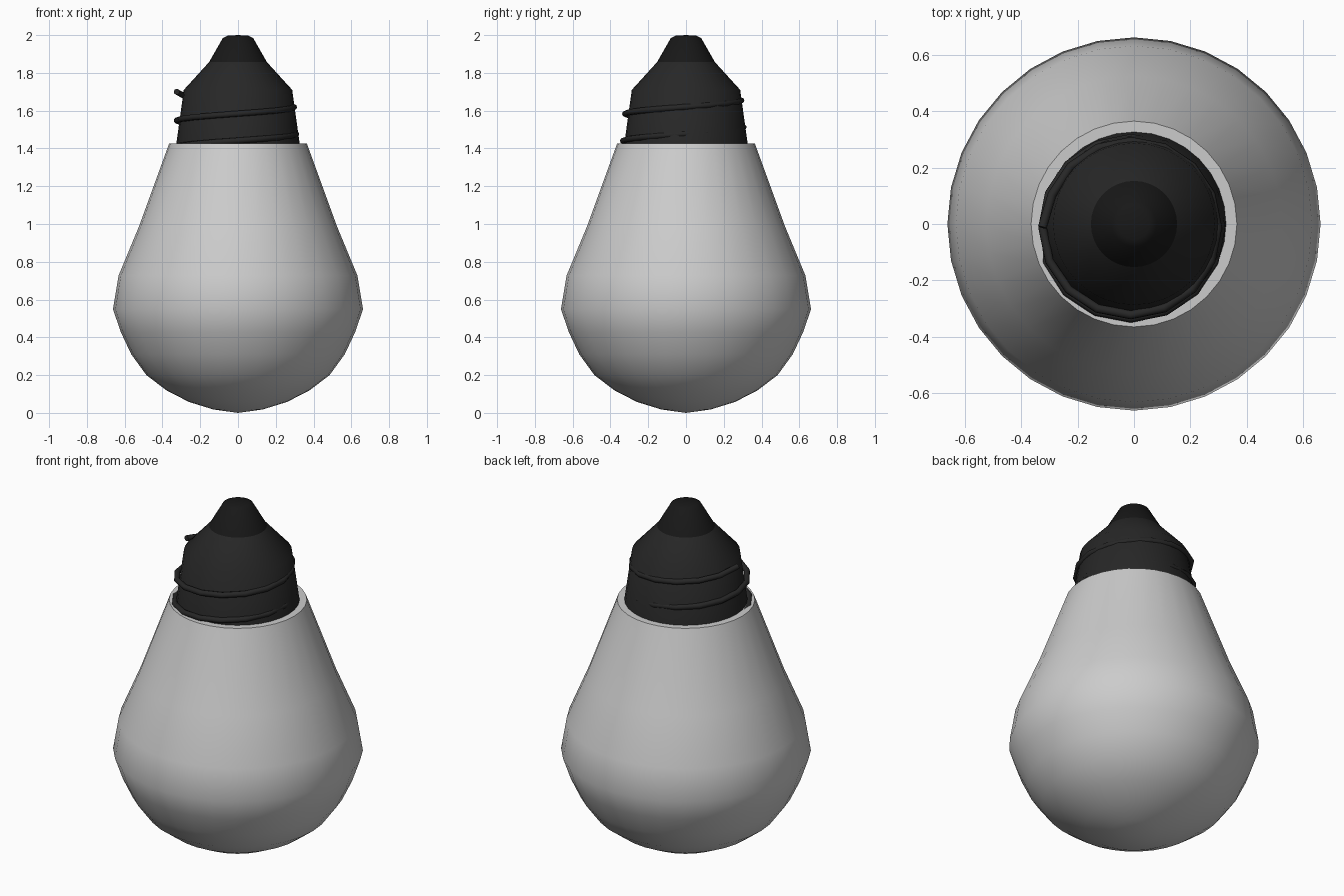
import bpy
from math import sin, cos, tau, pi, radians

if "Cube" in bpy.data.objects:
    bpy.data.objects.remove(bpy.data.objects["Cube"])

SIDES = 32


def dark(name, value):
    mat = bpy.data.materials.new(name)
    mat.diffuse_color = (value, value, value, 1)
    mat.use_nodes = True
    mat.node_tree.nodes["Principled BSDF"].inputs["Base Color"].default_value = mat.diffuse_color
    return mat


def smooth(obj, angle):
    bpy.ops.object.select_all(action='DESELECT')
    obj.select_set(True)
    bpy.context.view_layer.objects.active = obj
    bpy.ops.object.shade_smooth_by_angle(angle=radians(angle))


def lathe(name, profile, material=None, angle=45):
    """Revolve (radius, z) points around z; radius 0 becomes a pole."""
    verts, faces, rings = [], [], []
    for r, z in profile:
        n = 1 if r == 0 else SIDES
        rings.append([len(verts) + i for i in range(n)])
        verts += [(r * cos(tau * i / SIDES), r * sin(tau * i / SIDES), z) for i in range(n)]
    for a, b in zip(rings, rings[1:]):
        for i in range(SIDES):
            j = (i + 1) % SIDES
            quad = [a[i % len(a)], a[j % len(a)], b[j % len(b)], b[i % len(b)]]
            faces.append(list(dict.fromkeys(quad)))
    mesh = bpy.data.meshes.new(name)
    mesh.from_pydata(verts, [], faces)
    obj = bpy.data.objects.new(name, mesh)
    bpy.context.collection.objects.link(obj)
    if material:
        mesh.materials.append(material)
    smooth(obj, angle)
    return obj


base_mat = dark("base_black", 0.02)
tip_mat = dark("tip_black", 0.009)

# Glass bulb with a flat rim around the base
lathe("glass_bulb", [(0, 0), (0.13, 0.018), (0.26, 0.058), (0.38, 0.12), (0.485, 0.2),
                     (0.565, 0.31), (0.62, 0.427), (0.662, 0.549), (0.632, 0.728),
                     (0.525, 0.985), (0.365, 1.425), (0.318, 1.425)])

# Screw base and contact tip
lathe("screw_base", [(0, 1.40), (0.33, 1.40), (0.287, 1.71), (0.153, 1.857)], base_mat)
lathe("contact_tip", [(0.153, 1.857), (0.08, 1.985), (0.055, 1.997), (0, 2.0)], tip_mat)

# Screw thread: slightly tapering, off-centre helix wire
STEPS = 16
points = []
for i in range(2 * STEPS + 1):
    a = pi + tau * i / STEPS
    z = 1.405 + 0.1425 * i / STEPS
    r = 0.325 - 0.08 * (z - 1.405)
    points.append((r * cos(a) - 0.011, r * sin(a) - 0.012, z))
points[-1] = (-0.325, -0.012, 1.70)
curve = bpy.data.curves.new("screw_thread", 'CURVE')
curve.dimensions = '3D'
curve.bevel_depth = 0.016
curve.bevel_resolution = 2
curve.use_fill_caps = True
spline = curve.splines.new('POLY')
spline.points.add(len(points) - 1)
for p, co in zip(spline.points, points):
    p.co = (*co, 1)
curve.materials.append(base_mat)
thread = bpy.data.objects.new("screw_thread", curve)
bpy.context.collection.objects.link(thread)
bpy.ops.object.select_all(action='DESELECT')
thread.select_set(True)
bpy.context.view_layer.objects.active = thread
bpy.ops.object.convert(target='MESH')
smooth(bpy.context.view_layer.objects.active, 50)
